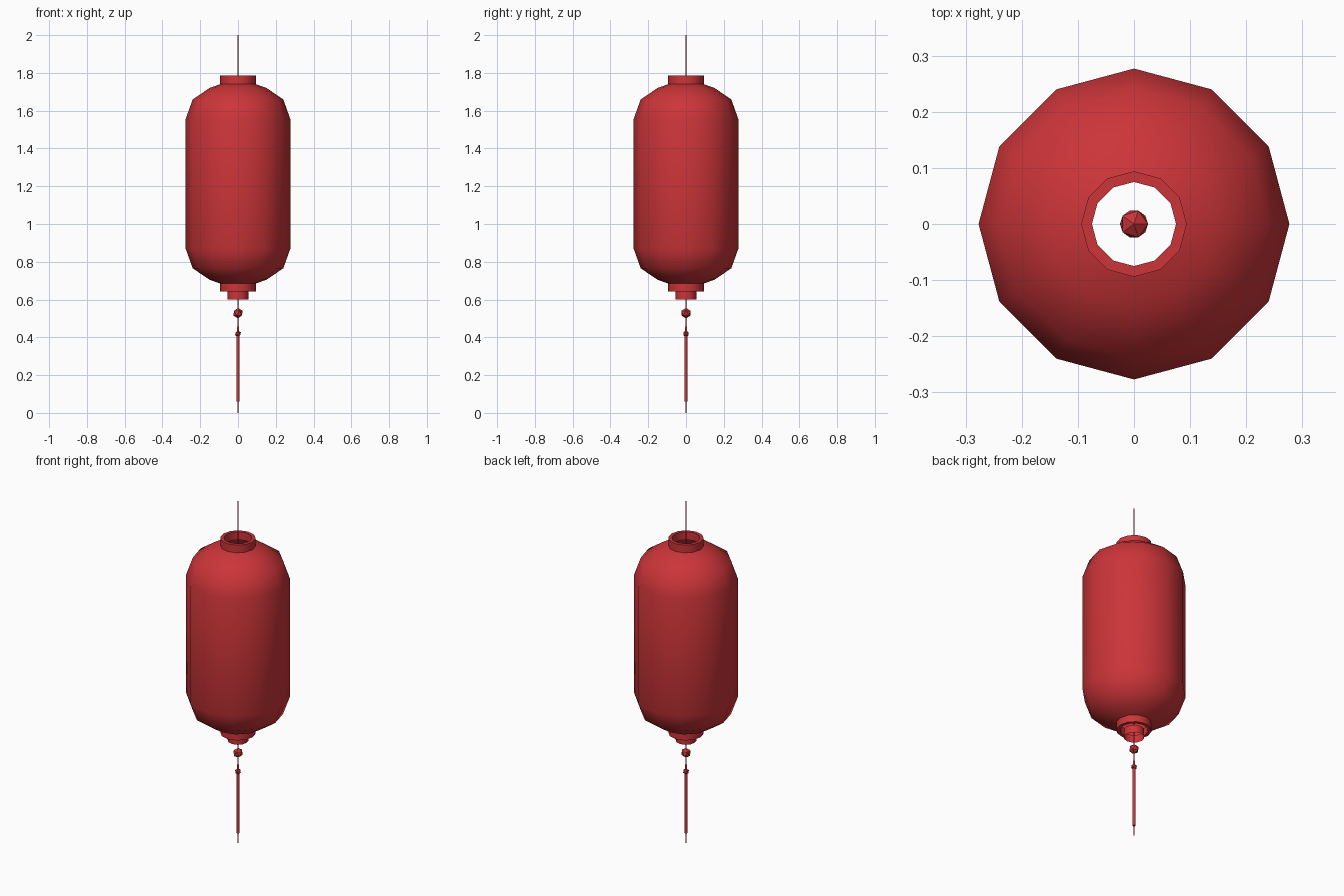
import bpy, bmesh, math

if "Cube" in bpy.data.objects:
    bpy.data.objects.remove(bpy.data.objects["Cube"])

red = bpy.data.materials.new("red_paper")
red.diffuse_color = (0.6, 0.035, 0.04, 1)
red.use_nodes = True
red.node_tree.nodes["Principled BSDF"].inputs["Base Color"].default_value = red.diffuse_color


def finish(name, bm, smooth_angle=None):
    bmesh.ops.recalc_face_normals(bm, faces=bm.faces)
    me = bpy.data.meshes.new(name)
    bm.to_mesh(me)
    bm.free()
    me.materials.append(red)
    ob = bpy.data.objects.new(name, me)
    bpy.context.collection.objects.link(ob)
    if smooth_angle:
        bpy.ops.object.select_all(action='DESELECT')
        ob.select_set(True)
        bpy.context.view_layer.objects.active = ob
        bpy.ops.object.shade_smooth_by_angle(angle=math.radians(smooth_angle))
    return ob


def lathe(name, profile, sides=12, closed=False, caps=False, smooth_angle=40):
    """Revolve (radius, z) points around the z axis."""
    bm = bmesh.new()
    rings = [[bm.verts.new((r * math.cos(math.tau * i / sides),
                            r * math.sin(math.tau * i / sides), z))
              for i in range(sides)] for r, z in profile]
    pairs = list(zip(rings, rings[1:]))
    if closed:
        pairs.append((rings[-1], rings[0]))
    for a, b in pairs:
        for i in range(sides):
            j = (i + 1) % sides
            bm.faces.new((a[i], a[j], b[j], b[i]))
    if caps:
        bm.faces.new(rings[0])
        bm.faces.new(rings[-1])
    return finish(name, bm, smooth_angle)


def bead(name, radius, z):
    bm = bmesh.new()
    bmesh.ops.create_icosphere(bm, subdivisions=1, radius=radius)
    bmesh.ops.translate(bm, verts=bm.verts, vec=(0, 0, z))
    return finish(name, bm)


# Paper body, open at both ends, mirrored about its middle
mid = 1.2125
upper = [(0.277, 0.343), (0.24, 0.447), (0.15, 0.508), (0.093, 0.528)]
lathe("lantern_body", [(r, mid - h) for r, h in reversed(upper)]
      + [(r, mid + h) for r, h in upper], smooth_angle=60)

# Collars at top and bottom
for name, z0, z1 in (("top_collar", 1.738, 1.785), ("bottom_collar", 0.643, 0.687)):
    lathe(name, [(0.094, z0), (0.094, z1), (0.075, z1), (0.075, z0)], closed=True)

# Thin open sleeve below the bottom collar
lathe("lower_sleeve", [(0.055, 0.6), (0.055, 0.645)])

# Hanging cord through the whole lantern
lathe("cord", [(0.002, 0.0), (0.002, 2.0)], sides=6, caps=True, smooth_angle=70)

# Bead and tassel
bead("bead", 0.028, 0.528)
bead("tassel_knot", 0.017, 0.419)
lathe("tassel_cap", [(0.006, 0.425), (0.006, 0.457)], sides=8, caps=True, smooth_angle=50)
lathe("tassel", [(0.009, 0.06), (0.009, 0.415)], sides=8, caps=True, smooth_angle=50)
